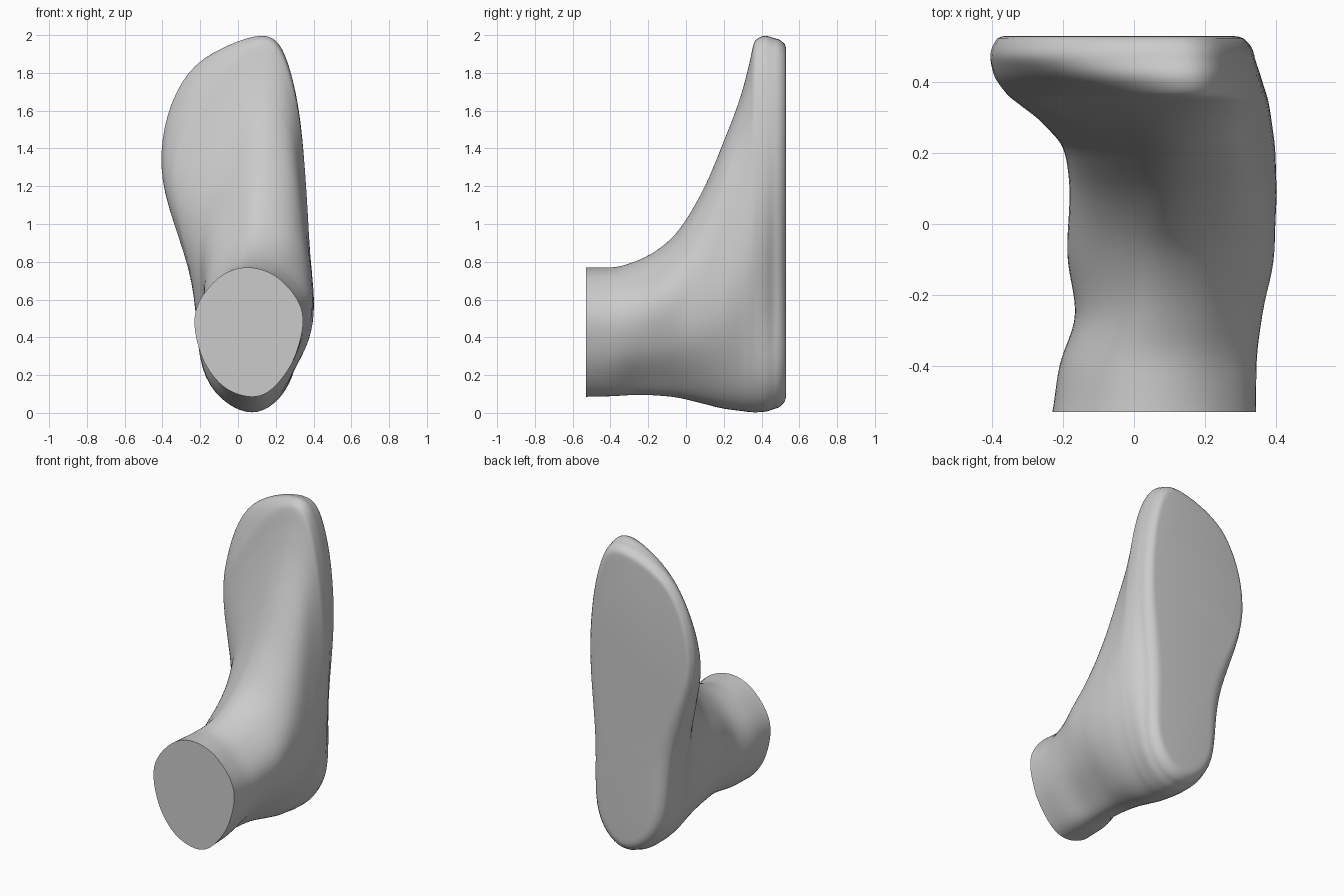
import bpy, bmesh, math

if "Cube" in bpy.data.objects:
    bpy.data.objects.remove(bpy.data.objects["Cube"])

# Foot sections from the sole (y = 0.53) to the cut leg (y = -0.53):
# y, bottom z, top z, top x, four left x (low to high), four right x (low to high)
SECTIONS = [
    (.53, .10, 1.92, .10, -.11, -.15, -.36, -.25, .225, .23, .28, .235),
    (.475, .02, 1.985, .12, -.165, -.24, -.41, -.27, .28, .305, .34, .275),
    (.42, .003, 2.0, .13, -.175, -.245, -.40, -.21, .29, .345, .352, .278),
    (.365, .0, 1.975, .14, -.17, -.24, -.36, -.11, .285, .37, .354, .279),
    (.335, .002, 1.85, .14, -.165, -.23, -.32, -.07, .28, .378, .355, .28),
    (.29, .008, 1.68, .14, -.155, -.21, -.26, -.04, .27, .385, .357, .283),
    (.20, .02, 1.44, .14, -.13, -.18, -.18, .00, .26, .395, .365, .29),
    (.08, .05, 1.16, .13, -.10, -.17, -.165, .00, .24, .39, .385, .29),
    (-.08, .085, .92, .10, -.08, -.175, -.175, -.03, .20, .35, .395, .28),
    (-.25, .095, .81, .07, -.06, -.15, -.155, -.05, .18, .32, .36, .235),
    (-.40, .087, .77, .05, -.09, -.19, -.205, -.10, .20, .315, .34, .215),
    (-.53, .085, .77, .05, -.09, -.20, -.225, -.115, .205, .31, .34, .225),
]
BOTTOM_X = .075
SIDES = 80
STEPS = 6


def hermite(p, q, mp, mq, t):
    return ((2*t**3 - 3*t**2 + 1)*p + (t**3 - 2*t**2 + t)*mp
            + (3*t**2 - 2*t**3)*q + (t**3 - t**2)*mq)


def slope(i, k):
    # slope of value k along y (harmonic mean, so nothing overshoots)
    if i == len(SECTIONS) - 1:
        return (SECTIONS[i-1][k] - SECTIONS[i][k]) / (SECTIONS[i-1][0] - SECTIONS[i][0])
    a, b, c = SECTIONS[i-1], SECTIONS[i], SECTIONS[i+1]
    d1, d2 = (b[k] - a[k]) / (b[0] - a[0]), (c[k] - b[k]) / (c[0] - b[0])
    if i == 1:
        return d2 * .5
    return 0 if d1 * d2 <= 0 else 2*d1*d2 / (d1 + d2)


def section_ring(s):
    # closed smooth outline: bottom, up the right side, top, down the left side
    xs = [BOTTOM_X, *s[8:12], s[3], *reversed(s[4:8])]
    ring = []
    for n in range(SIDES):
        u = n / SIDES * 10
        i = int(u)
        a, b, c, d = (xs[(i + j) % 10] for j in (-1, 0, 1, 2))
        x = hermite(b, c, (c - a)/2, (d - b)/2, u - i)
        z = (s[1] + s[2])/2 - (s[2] - s[1])/2 * math.cos(math.tau * n / SIDES)
        ring.append((x, s[0], z))
    return ring


# Interpolate extra rings between the sections; the sole edge is a quarter round
rings = []
for i in range(len(SECTIONS) - 1):
    a, b = SECTIONS[i], SECTIONS[i+1]
    h = b[0] - a[0]
    for n in range(STEPS):
        t = n / STEPS
        if i == 0:
            w, f = math.cos(t * math.pi/2), 1 - math.sin(t * math.pi/2)
            s = [b[0] - h*w] + [b[k] + (a[k] - b[k])*f for k in range(1, 12)]
        else:
            s = [a[0] + h*t] + [hermite(a[k], b[k], slope(i, k)*h, slope(i+1, k)*h, t)
                                for k in range(1, 12)]
        rings.append(section_ring(s))
rings.append(section_ring(SECTIONS[-1]))

# Skin the rings and cap the flat sole and the flat leg cut
bm = bmesh.new()
loops = [[bm.verts.new(p) for p in r] for r in rings]
for r, q in zip(loops, loops[1:]):
    for n in range(SIDES):
        m = (n + 1) % SIDES
        bm.faces.new((r[n], r[m], q[m], q[n]))
bm.faces.new(loops[0])
bm.faces.new(loops[-1])
# Relax the skin a little, leaving the two flat ends in place
inner = [v for loop in loops[3:-1] for v in loop]
for _ in range(4):
    bmesh.ops.smooth_vert(bm, verts=inner, factor=.5,
                          use_axis_x=True, use_axis_y=True, use_axis_z=True)
bmesh.ops.recalc_face_normals(bm, faces=bm.faces)
mesh = bpy.data.meshes.new("foot")
bm.to_mesh(mesh)
bm.free()
foot = bpy.data.objects.new("foot", mesh)
bpy.context.collection.objects.link(foot)
bpy.context.view_layer.objects.active = foot
foot.select_set(True)
bpy.ops.object.shade_smooth_by_angle(angle=math.radians(40))
